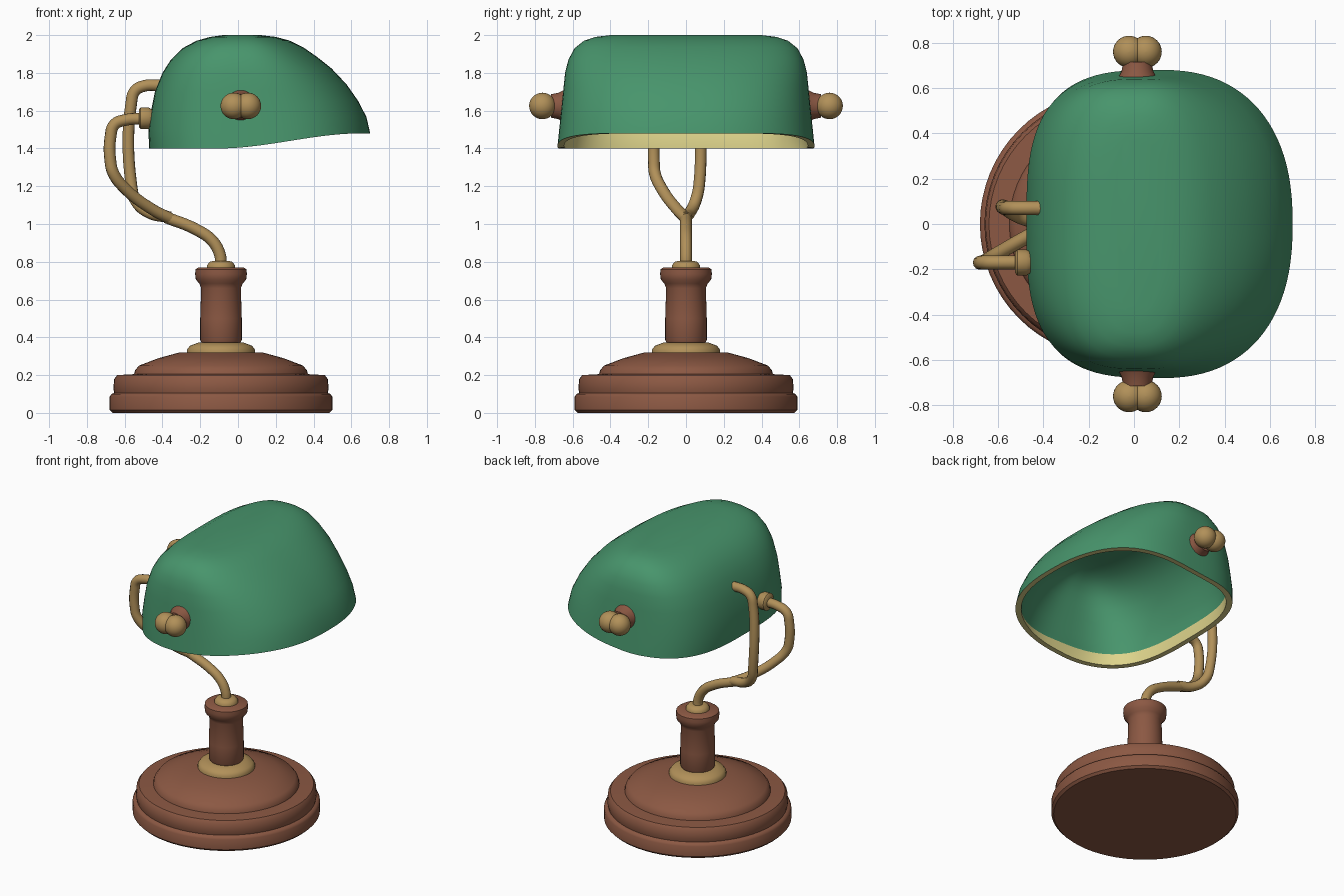
import bpy, math
from mathutils import Vector, Matrix

if "Cube" in bpy.data.objects:
    bpy.data.objects.remove(bpy.data.objects["Cube"])


def material(name, rgb):
    m = bpy.data.materials.new(name)
    m.diffuse_color = (*rgb, 1)
    m.use_nodes = True
    m.node_tree.nodes["Principled BSDF"].inputs["Base Color"].default_value = m.diffuse_color
    return m


GREEN = material("green_glass", (0.064, 0.30, 0.150))
CREAM = material("cream_lining", (0.73, 0.66, 0.26))
BRASS = material("brass", (0.44, 0.28, 0.10))
WOOD = material("brown_wood", (0.26, 0.098, 0.056))


def add(name, mesh, *mats, angle=40):
    ob = bpy.data.objects.new(name, mesh)
    bpy.context.collection.objects.link(ob)
    mesh.materials.clear()
    for m in mats:
        mesh.materials.append(m)
    bpy.ops.object.select_all(action='DESELECT')
    ob.select_set(True)
    bpy.context.view_layer.objects.active = ob
    bpy.ops.object.shade_smooth_by_angle(angle=math.radians(angle))
    return ob


def skin(rings):
    """Join equal rings of points with quads and cap both ends."""
    n = len(rings[0])
    verts = [p for r in rings for p in r]
    faces = [(i * n + j, i * n + (j + 1) % n, (i + 1) * n + (j + 1) % n, (i + 1) * n + j)
             for i in range(len(rings) - 1) for j in range(n)]
    faces.append(tuple(range(n))[::-1])
    faces.append(tuple(range(len(verts) - n, len(verts))))
    me = bpy.data.meshes.new("part")
    me.from_pydata(verts, [], faces)
    return me


def lathe(name, profile, mat, loc, axis=(0, 0, 1), n=64):
    turn = Vector((0, 0, 1)).rotation_difference(Vector(axis)).to_matrix().to_4x4()
    place = Matrix.Translation(loc) @ turn
    rings = [[place @ Vector((r * math.cos(k * math.tau / n), r * math.sin(k * math.tau / n), z))
              for k in range(n)] for r, z in profile]
    return add(name, skin(rings), mat)


def pipe(name, points, radius=0.031):
    cu = bpy.data.curves.new(name, 'CURVE')
    cu.dimensions = '3D'
    cu.bevel_depth = radius
    cu.bevel_resolution = 4
    cu.use_fill_caps = True
    cu.resolution_u = 8
    sp = cu.splines.new('BEZIER')
    sp.bezier_points.add(len(points) - 1)
    for bp, p in zip(sp.bezier_points, points):
        bp.co = p
        bp.handle_left_type = bp.handle_right_type = 'AUTO'
    tmp = bpy.data.objects.new("tmp", cu)
    bpy.context.collection.objects.link(tmp)
    dg = bpy.context.evaluated_depsgraph_get()
    me = bpy.data.meshes.new_from_object(tmp.evaluated_get(dg))
    bpy.data.objects.remove(tmp)
    return add(name, me, BRASS)


# Turned base and column
C = (-0.09, 0, 0)
lathe("base", [(0.575, 0), (0.59, 0.015), (0.59, 0.085), (0.58, 0.10), (0.565, 0.105),
               (0.57, 0.13), (0.565, 0.18), (0.55, 0.20), (0.46, 0.205), (0.455, 0.225),
               (0.435, 0.25), (0.33, 0.29), (0.22, 0.32)], WOOD, C)
lathe("base_ring", [(0.18, 0.31), (0.18, 0.335), (0.165, 0.355), (0.12, 0.372)], BRASS, C)
lathe("column", [(0.10, 0.365), (0.11, 0.385), (0.11, 0.50), (0.105, 0.66), (0.115, 0.685),
                 (0.133, 0.705), (0.137, 0.735), (0.135, 0.76), (0.12, 0.77)], WOOD, C)
lathe("column_cap", [(0.075, 0.765), (0.075, 0.78), (0.06, 0.80), (0.04, 0.805)], BRASS, C)

# Forked brass arm
pipe("arm_stem", [(-0.09, 0, 0.78), (-0.095, 0, 0.835), (-0.135, 0, 0.91),
                  (-0.22, 0, 0.97), (-0.38, 0, 1.035)])
pipe("arm_fork_front", [(-0.36, 0, 1.03), (-0.45, -0.045, 1.075), (-0.60, -0.13, 1.19),
                        (-0.66, -0.165, 1.27), (-0.675, -0.17, 1.33), (-0.675, -0.17, 1.46),
                        (-0.655, -0.17, 1.525), (-0.60, -0.17, 1.55), (-0.45, -0.17, 1.555)])
pipe("arm_fork_rear", [(-0.36, 0, 1.035), (-0.47, 0.02, 1.06), (-0.54, 0.05, 1.12),
                       (-0.565, 0.07, 1.21), (-0.565, 0.07, 1.64), (-0.545, 0.07, 1.705),
                       (-0.50, 0.07, 1.73), (-0.41, 0.07, 1.735)])
lathe("arm_collar", [(0.045, 0), (0.058, 0.01), (0.058, 0.05), (0.045, 0.07)], BRASS,
      (-0.525, -0.17, 1.56), (1, 0, 0), 24)

# Shade levels: height, left x, right x, half depth
LEVELS = [(1.40, -0.47, 0.70, 0.68), (1.50, -0.475, 0.68, 0.67), (1.60, -0.46, 0.635, 0.66),
          (1.70, -0.44, 0.575, 0.65), (1.80, -0.40, 0.495, 0.64), (1.87, -0.355, 0.42, 0.622),
          (1.93, -0.295, 0.345, 0.59), (1.97, -0.22, 0.27, 0.54), (1.99, -0.15, 0.20, 0.48),
          (2.00, -0.08, 0.12, 0.40)]
WALL, BAND, N = 0.035, 1.48, 96


def rim_z(x):
    t = min(max((x + 0.10) / 0.75, 0), 1)
    return 1.40 + 0.08 * t * t * (3 - 2 * t)


def shade_ring(level, inset, top, band=False):
    z, x0, x1, hy = level
    cx, a, b = (x0 + x1) / 2, (x1 - x0) / 2 - inset, hy - inset
    pts = []
    for k in range(N):
        c, s = math.cos(k * math.tau / N), math.sin(k * math.tau / N)
        e = 2 / (3.1 if c < 0 else 2.35)
        x = cx + a * math.copysign(abs(c) ** e, c)
        y = b * math.copysign(abs(s) ** e, s)
        low = rim_z(x)
        zz = max(BAND, low + 0.004) if band else low + (z - 1.4) / 0.6 * (top - low)
        pts.append((x, y, zz))
    return pts


rings = [shade_ring(l, 0, 2.0) for l in reversed(LEVELS)]
rings += [shade_ring(LEVELS[0], WALL, 1.96), shade_ring(LEVELS[0], WALL, 1.96, True)]
rings += [shade_ring(l, WALL, 1.96) for l in LEVELS[1:]]
shade_mesh = skin([r[::-1] for r in rings])
shade = add("shade", shade_mesh, GREEN, CREAM, angle=50)
first = (len(LEVELS) - 1) * N          # rim and lower inner band are cream
for i in range(first, first + 2 * N):
    shade_mesh.polygons[i].material_index = 1

# Double-ball knobs at both ends, on wooden necks
for side, label in ((-1, "front"), (1, "back")):
    lathe(f"knob_neck_{label}", [(0.085, 0), (0.07, 0.03), (0.062, 0.07)], WOOD,
          (0.015, side * 0.645, 1.625), (0, side, 0), 32)
    for dx in (-0.037, 0.037):
        ball = [(0.07 * math.sin(math.pi * k / 16) + 0.0005, -0.07 * math.cos(math.pi * k / 16))
                for k in range(17)]
        lathe(f"knob_ball_{label}_{'left' if dx < 0 else 'right'}", ball, BRASS,
              (0.015 + dx, side * 0.76, 1.625), n=32)
